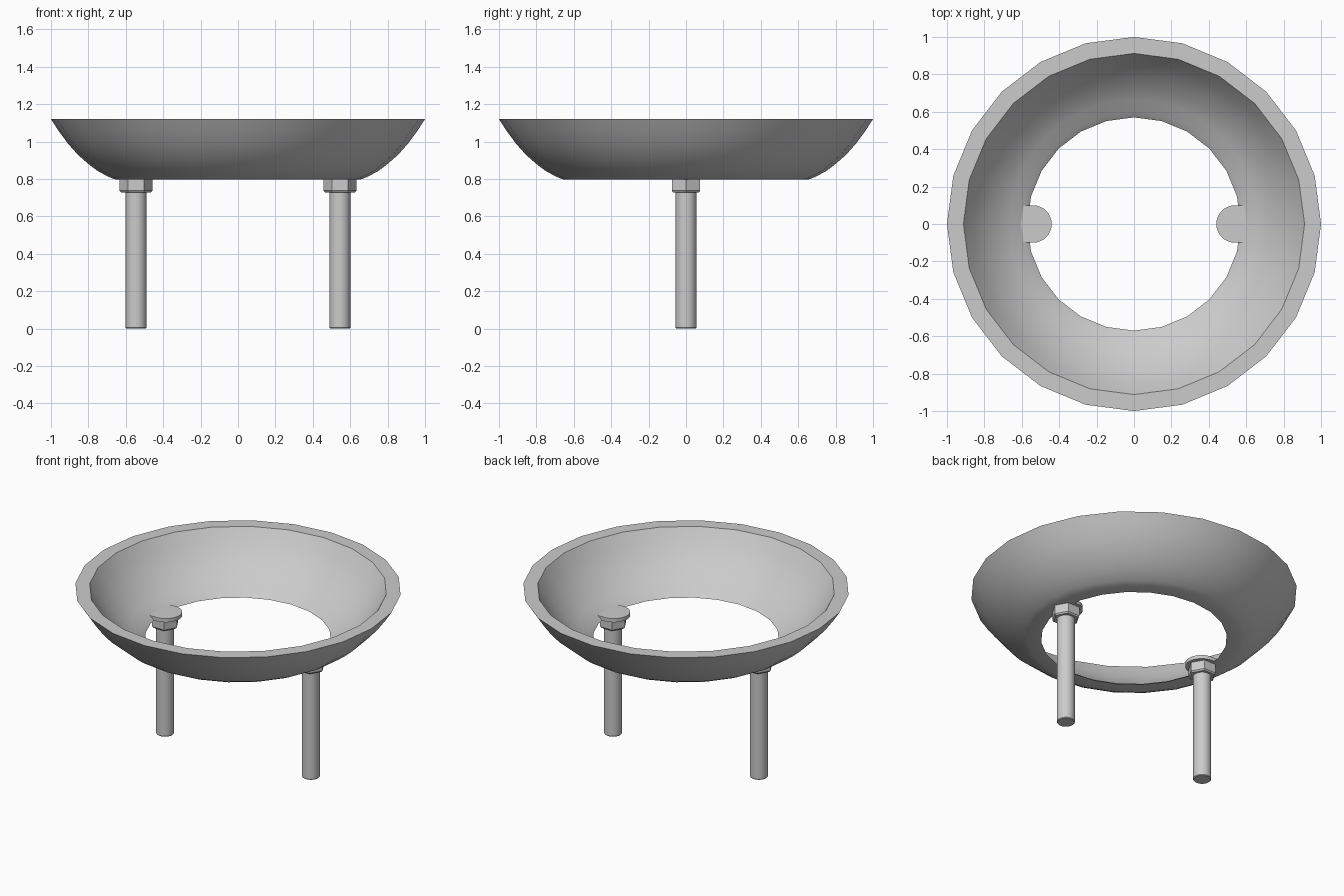
import bpy, bmesh, math
from mathutils import Vector

if "Cube" in bpy.data.objects:
    bpy.data.objects.remove(bpy.data.objects["Cube"])

POST_X = 0.545


def finish(name, bm, angle=35):
    bmesh.ops.recalc_face_normals(bm, faces=bm.faces)
    me = bpy.data.meshes.new(name)
    bm.to_mesh(me)
    bm.free()
    ob = bpy.data.objects.new(name, me)
    bpy.context.collection.objects.link(ob)
    bpy.ops.object.select_all(action='DESELECT')
    ob.select_set(True)
    bpy.context.view_layer.objects.active = ob
    bpy.ops.object.shade_smooth_by_angle(angle=math.radians(angle))
    return ob


def lathe(name, profile, sides, x=0.0, closed=False):
    """Spin an (r, z) profile about a vertical axis at x; open ends are capped."""
    bm = bmesh.new()
    rings = []
    for r, z in profile:
        rings.append([bm.verts.new((x + r * math.cos(2 * math.pi * i / sides),
                                    r * math.sin(2 * math.pi * i / sides), z))
                      for i in range(sides)])
    pairs = list(zip(rings, rings[1:]))
    if closed:
        pairs.append((rings[-1], rings[0]))
    else:
        bm.faces.new(rings[0])
        bm.faces.new(rings[-1])
    for a, b in pairs:
        for i in range(sides):
            j = (i + 1) % sides
            bm.faces.new((a[i], a[j], b[j], b[i]))
    return finish(name, bm)


def clip_head(name, side):
    """D-shaped plate: round toward the centre, straight into the bowl wall."""
    bm = bmesh.new()
    pts = [(0.635, -0.1), (0.635, 0.1)]
    for i in range(17):
        a = math.pi / 2 + math.pi * i / 16
        pts.append((0.54 + 0.1 * math.cos(a), 0.1 * math.sin(a)))
    face = bm.faces.new([bm.verts.new((side * x, y, 0.797)) for x, y in pts])
    ext = bmesh.ops.extrude_face_region(bm, geom=[face])
    top = [v for v in ext['geom'] if isinstance(v, bmesh.types.BMVert)]
    bmesh.ops.translate(bm, verts=top, vec=Vector((0, 0, 0.025)))
    return finish(name, bm)


# Bowl-shaped ring: outer curve from foot to rim, then inner curve back down
outer = [(0.655, 0.797), (0.69, 0.81), (0.75, 0.842), (0.80, 0.88),
         (0.855, 0.928), (0.91, 0.99), (0.96, 1.058), (1.0, 1.12)]
inner = [(0.912, 1.12), (0.862, 1.042), (0.805, 0.972), (0.735, 0.905),
         (0.665, 0.854), (0.60, 0.82), (0.57, 0.797)]
lathe("bowl_ring", outer + inner, 24, closed=True)

# Two posts, each with a chamfered hex nut and a clip head inside the bowl
for side, label in ((-1, "left"), (1, "right")):
    x = side * POST_X
    lathe(label + "_post", [(0.052, 0), (0.056, 0.005), (0.056, 0.805)], 24, x)
    lathe(label + "_nut", [(0.08, 0.728), (0.0875, 0.737), (0.0875, 0.797)], 6, x)
    clip_head(label + "_clip_head", side)
